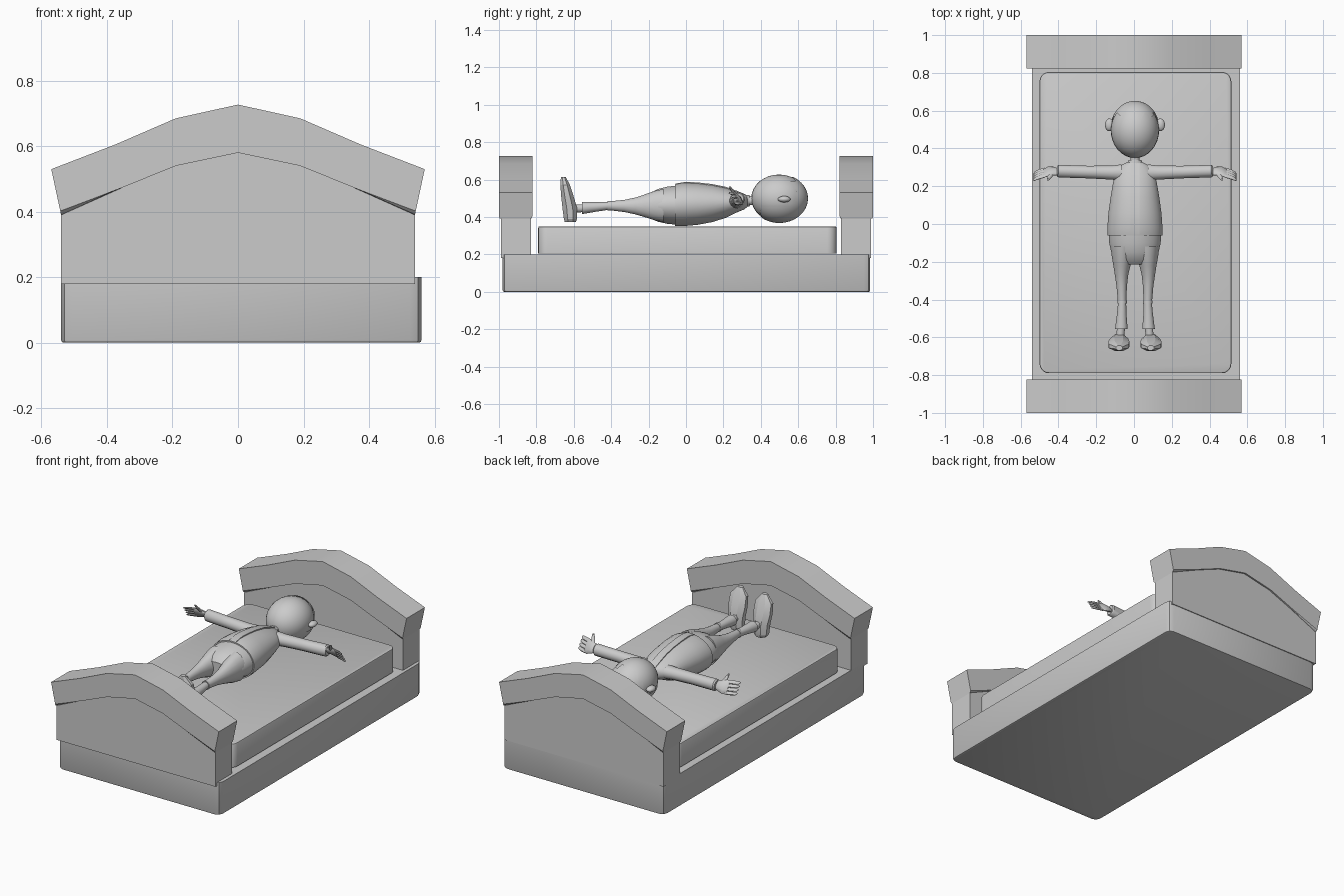
import bpy, bmesh, math
from mathutils import Vector

cube = bpy.data.objects.get("Cube")
if cube:
    bpy.data.objects.remove(cube, do_unlink=True)

GREY = (0.6, 0.6, 0.6, 1)
mat = bpy.data.materials.new("plain grey")
mat.use_nodes = True
mat.diffuse_color = GREY
mat.node_tree.nodes["Principled BSDF"].inputs["Base Color"].default_value = GREY


def finish(name, bm, smooth=None):
    bmesh.ops.recalc_face_normals(bm, faces=bm.faces)
    mesh = bpy.data.meshes.new(name)
    bm.to_mesh(mesh)
    bm.free()
    mesh.materials.append(mat)
    obj = bpy.data.objects.new(name, mesh)
    bpy.context.collection.objects.link(obj)
    if smooth:
        bpy.ops.object.select_all(action="DESELECT")
        obj.select_set(True)
        bpy.context.view_layer.objects.active = obj
        bpy.ops.object.shade_smooth_by_angle(angle=math.radians(smooth))
    return obj


def slab(name, lo, hi, corner, segments, edge, where):
    """Box with rounded upright corners and a small bevel on the given cap."""
    bm = bmesh.new()
    bmesh.ops.create_cube(bm, size=1)
    for v in bm.verts:
        v.co = [l + (c + 0.5) * (h - l) for l, h, c in zip(lo, hi, v.co)]
    upright = [e for e in bm.edges if abs(e.verts[0].co.z - e.verts[1].co.z) > 0.01]
    bmesh.ops.bevel(bm, geom=upright, offset=corner, segments=segments, profile=0.5, affect="EDGES")
    z = hi[2] if where == "top" else lo[2]
    rim = [e for e in bm.edges if all(abs(v.co.z - z) < 1e-4 for v in e.verts)]
    bmesh.ops.bevel(bm, geom=rim, offset=edge, segments=2, profile=0.5, affect="EDGES")
    return finish(name, bm, 30)


def extrude_outline(name, outline, y0, y1, bevel_rule=None, bevel=0.012):
    """Prism of an x-z outline running along y."""
    bm = bmesh.new()
    a, b = [[bm.verts.new((x, y, z)) for x, z in outline] for y in (y0, y1)]
    bm.faces.new(a)
    bm.faces.new(b)
    n = len(outline)
    for i in range(n):
        j = (i + 1) % n
        bm.faces.new((a[i], a[j], b[j], b[i]))
    if bevel_rule:
        edges = [e for e in bm.edges if bevel_rule(e)]
        bmesh.ops.bevel(bm, geom=edges, offset=bevel, segments=2, profile=0.5, affect="EDGES")
    return finish(name, bm, 25)


def loft(name, axis, rings, n=16, mirror=1, shear=0, smooth=40):
    """Skin elliptical rings (position, centre u, v, radius u, v) along an axis."""
    bm = bmesh.new()
    u, w = [i for i in range(3) if i != axis]
    grid = []
    for t, cu, cv, ru, rv in rings:
        row = []
        for k in range(n):
            ang = 2 * math.pi * (k + 0.5) / n
            p = Vector()
            p[axis], p[u], p[w] = t, cu + ru * math.cos(ang), cv + rv * math.sin(ang)
            p.y -= shear * (p.z - 0.5)
            p.x = p.x * mirror + 0.005
            row.append(bm.verts.new(p))
        grid.append(row)
    for a, b in zip(grid, grid[1:]):
        for k in range(n):
            bm.faces.new((a[k], a[(k + 1) % n], b[(k + 1) % n], b[k]))
    bm.faces.new(grid[0])
    bm.faces.new(grid[-1])
    return finish(name, bm, smooth)


def ball(name, centre, size, keep=None, seg=32):
    bm = bmesh.new()
    bmesh.ops.create_uvsphere(bm, u_segments=seg, v_segments=seg // 2, radius=1)
    for v in bm.verts:
        v.co = [c + s * q for c, s, q in zip(centre, size, v.co)]
    if keep:
        drop = [f for f in bm.faces if not keep(f.calc_center_median())]
        bmesh.ops.delete(bm, geom=drop, context="FACES")
    return finish(name, bm, 60)


# Bed base and mattress
slab("bed_base", (-0.54, -0.98, 0), (0.56, 0.985, 0.2), 0.035, 2, 0.008, "bottom")
slab("mattress", (-0.5, -0.79, 0.205), (0.515, 0.805, 0.35), 0.05, 5, 0.008, "top")

# Head and foot boards: arched panel below an overhanging arched rim
inner = [(0.54, 0.39), (0.35, 0.475), (0.19, 0.54), (0, 0.58)]
outer = [(0.57, 0.53), (0.375, 0.605), (0.19, 0.685), (0, 0.727)]


def arch(half):
    return half + [(-x, z) for x, z in reversed(half[:-1])]


def lower_arch(e):
    mid = (e.verts[0].co + e.verts[1].co) / 2
    along = abs(e.verts[0].co.y - e.verts[1].co.y) < 0.01
    return along and mid.z < 0.5 + 0.07 * (1 - abs(mid.x) / 0.27) and abs(mid.x) < 0.5


for name, s in (("footboard", -1), ("headboard", 1)):
    panel = [(-0.54, 0.18), (0.54, 0.18)] + arch(inner)
    extrude_outline(name + "_panel", panel, s * 0.83, s * 0.99)
    extrude_outline(name + "_rim", arch(inner) + arch(outer)[::-1], s * 0.822, s, lower_arch)

# Torso, jacket hem, trousers seat and neck
loft("jacket", 1, [
    (-0.06, 0, 0.463, 0.146, 0.112), (-0.02, 0, 0.467, 0.147, 0.117), (0.06, 0, 0.469, 0.141, 0.112),
    (0.14, 0, 0.472, 0.13, 0.1), (0.21, 0, 0.476, 0.118, 0.082), (0.27, 0, 0.48, 0.105, 0.057),
    (0.31, 0, 0.482, 0.075, 0.042), (0.33, 0, 0.484, 0.035, 0.03)], 28)
loft("trouser_seat", 1, [
    (-0.05, 0, 0.463, 0.14, 0.105), (-0.1, 0, 0.463, 0.137, 0.1), (-0.15, 0, 0.462, 0.126, 0.088),
    (-0.19, 0, 0.461, 0.112, 0.07), (-0.215, 0, 0.46, 0.085, 0.045)], 28)
loft("neck", 1, [(0.31, 0, 0.485, 0.025, 0.025), (0.38, 0, 0.49, 0.025, 0.025)])
loft("collar", 1, [(0.315, 0, 0.485, 0.045, 0.034), (0.34, 0, 0.487, 0.033, 0.03)])

# Jacket front strip that follows the chest
strip = bmesh.new()
chest = [(-0.055, 0.579), (0, 0.588), (0.06, 0.585), (0.14, 0.576), (0.21, 0.562), (0.27, 0.541), (0.32, 0.52)]
rows = [[strip.verts.new((x, y, z)) for x, z in
         ((-0.018, h - 0.012), (-0.018, h), (0.028, h), (0.028, h - 0.012))] for y, h in chest]
for a, b in zip(rows, rows[1:]):
    for k in range(3):
        strip.faces.new((a[k], a[k + 1], b[k + 1], b[k]))
finish("jacket_front_strip", strip, 30)

# Head, hair and nape
ball("head", (0.005, 0.497, 0.5), (0.128, 0.148, 0.127))


def hair_area(c):
    jag = 0.012 * math.sin(c.x * 130)
    fringe = c.y > 0.575 + jag and c.z > 0.49
    return fringe or (c.z < 0.49 and c.y > 0.54) or (c.z < 0.455 and c.y > 0.4)


ball("hair", (0.005, 0.499, 0.499), (0.132, 0.153, 0.131), hair_area, 64)

for side, m in (("left", 1), ("right", -1)):
    ball(side + "_ear", (0.005 + m * 0.135, 0.525, 0.495), (0.024, 0.034, 0.017), seg=16)

    # Arm, hand, fingers and thumb
    loft(side + "_sleeve", 0, [
        (0.07, 0.272, 0.485, 0.045, 0.04), (0.12, 0.272, 0.487, 0.038, 0.036),
        (0.25, 0.275, 0.492, 0.034, 0.034), (0.405, 0.28, 0.497, 0.034, 0.035),
        (0.412, 0.28, 0.497, 0.028, 0.029)], 14, m)
    loft(side + "_palm", 0, [
        (0.4, 0.275, 0.5, 0.014, 0.018), (0.43, 0.28, 0.5, 0.017, 0.026),
        (0.46, 0.278, 0.5, 0.016, 0.036), (0.485, 0.268, 0.5, 0.01, 0.034)], 12, m, 0.6)
    for i in range(4):
        z = 0.472 + 0.018 * i
        loft(f"{side}_finger_{i + 1}", 0, [
            (0.475, 0.272, z, 0.009, 0.009), (0.51, 0.262, z, 0.009, 0.009),
            (0.532, 0.252, z, 0.007, 0.007), (0.538, 0.247, z, 0.003, 0.003)], 8, m, 0.6)
    loft(side + "_thumb", 2, [
        (0.515, 0.44, 0.272, 0.014, 0.011), (0.54, 0.452, 0.26, 0.011, 0.01),
        (0.562, 0.46, 0.253, 0.006, 0.006)], 8, m, 0.3)

    # Leg, flared cuff and ankle
    loft(side + "_trouser_leg", 1, [
        (-0.12, 0.066, 0.462, 0.064, 0.09), (-0.17, 0.067, 0.461, 0.057, 0.079),
        (-0.22, 0.069, 0.46, 0.046, 0.062), (-0.27, 0.071, 0.459, 0.036, 0.046),
        (-0.33, 0.07, 0.459, 0.028, 0.033), (-0.41, 0.068, 0.46, 0.023, 0.024)], 16, m)
    loft(side + "_cuff_band", 1, [
        (-0.405, 0.068, 0.46, 0.026, 0.027), (-0.42, 0.068, 0.46, 0.026, 0.027)], 16, m)
    loft(side + "_trouser_cuff", 1, [
        (-0.42, 0.068, 0.459, 0.022, 0.022), (-0.48, 0.07, 0.454, 0.026, 0.026),
        (-0.555, 0.072, 0.448, 0.034, 0.033)], 16, m)
    loft(side + "_ankle", 1, [
        (-0.55, 0.074, 0.447, 0.022, 0.022), (-0.6, 0.078, 0.445, 0.022, 0.022)], 12, m)

    # Upright shoe with a pointed toe and a flat sole
    loft(side + "_shoe", 2, [
        (0.372, 0.083, -0.618, 0.036, 0.032), (0.39, 0.083, -0.618, 0.048, 0.038),
        (0.45, 0.084, -0.622, 0.052, 0.042), (0.51, 0.085, -0.634, 0.06, 0.036),
        (0.57, 0.085, -0.646, 0.058, 0.028), (0.615, 0.083, -0.656, 0.018, 0.014)], 8, m, smooth=20)
